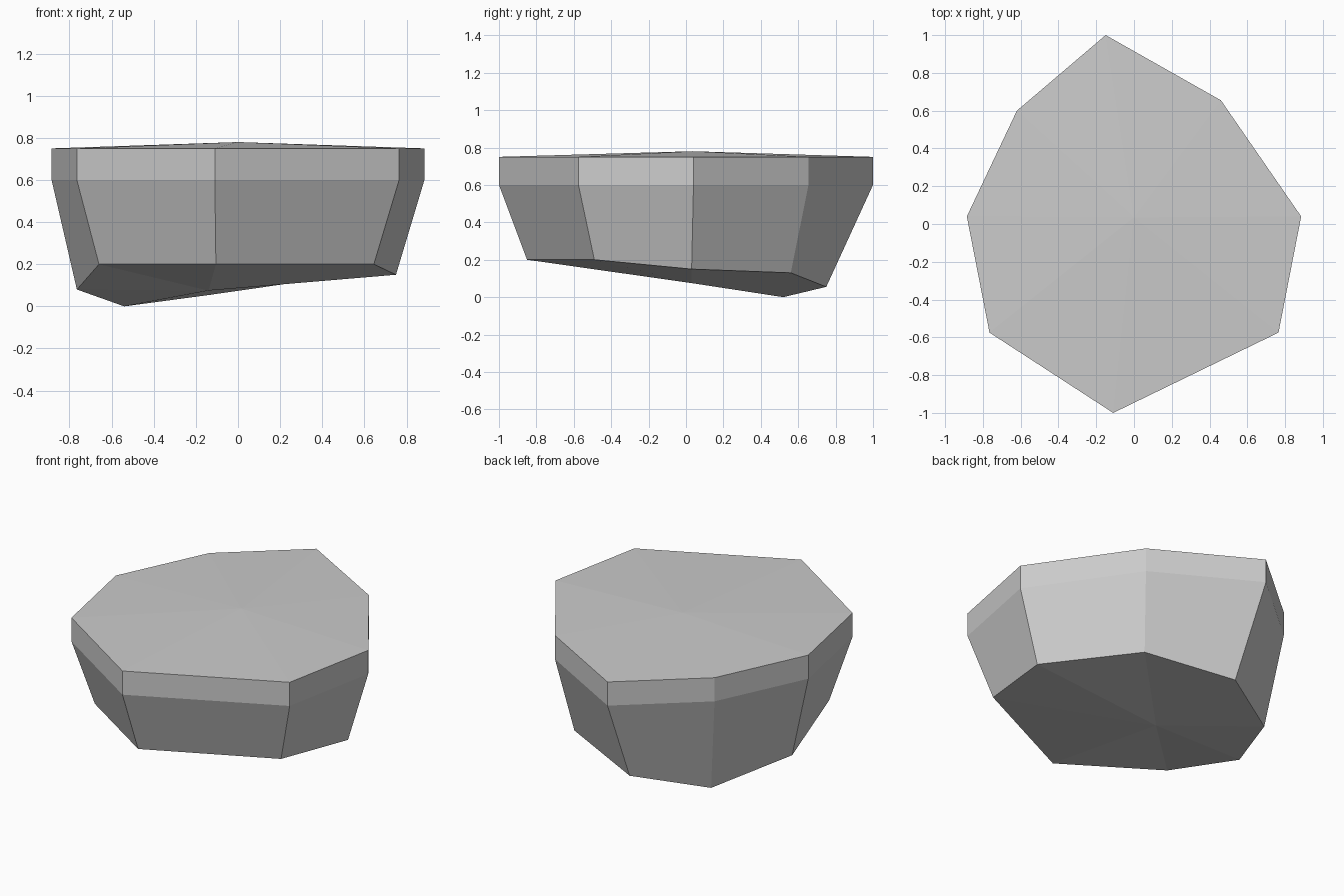
import bpy
import bmesh

# Remove the default cube
cube = bpy.data.objects.get("Cube")
if cube:
    bpy.data.objects.remove(cube, do_unlink=True)

# Stone material
stone = bpy.data.materials.new("stone_grey")
stone.use_nodes = True
colour = (0.6, 0.6, 0.6, 1)
stone.diffuse_color = colour
stone.node_tree.nodes["Principled BSDF"].inputs["Base Color"].default_value = colour

# Plan outline, counter-clockwise from the front tip
outline = [(-0.11, -1), (0.765, -0.575), (0.885, 0.04), (0.46, 0.655),
           (-0.15, 1), (-0.62, 0.6), (-0.885, 0.04), (-0.765, -0.575)]
# Tapered, tilted underside
foot = [(-0.105, -0.85, 0.2), (0.645, -0.49, 0.2), (0.75, 0.03, 0.15), (0.39, 0.56, 0.13),
        (-0.13, 0.75, 0.055), (-0.54, 0.52, 0), (-0.765, 0.03, 0.08), (-0.66, -0.49, 0.2)]

bm = bmesh.new()
rings = [[bm.verts.new(p) for p in foot]]
rings += [[bm.verts.new((x, y, z)) for x, y in outline] for z in (0.6, 0.75)]
base = bm.verts.new((-0.14, 0.03, 0.075))
peak = bm.verts.new((0, 0.035, 0.78))

# Walls, shallow peaked top and fanned underside
count = len(outline)
for i in range(count):
    j = (i + 1) % count
    for low, high in zip(rings, rings[1:]):
        bm.faces.new((low[i], low[j], high[j], high[i]))
    bm.faces.new((rings[-1][i], rings[-1][j], peak))
    bm.faces.new((rings[0][j], rings[0][i], base))
bmesh.ops.recalc_face_normals(bm, faces=bm.faces)

mesh = bpy.data.meshes.new("rock")
bm.to_mesh(mesh)
bm.free()
mesh.materials.append(stone)
rock = bpy.data.objects.new("rock", mesh)
bpy.context.collection.objects.link(rock)
